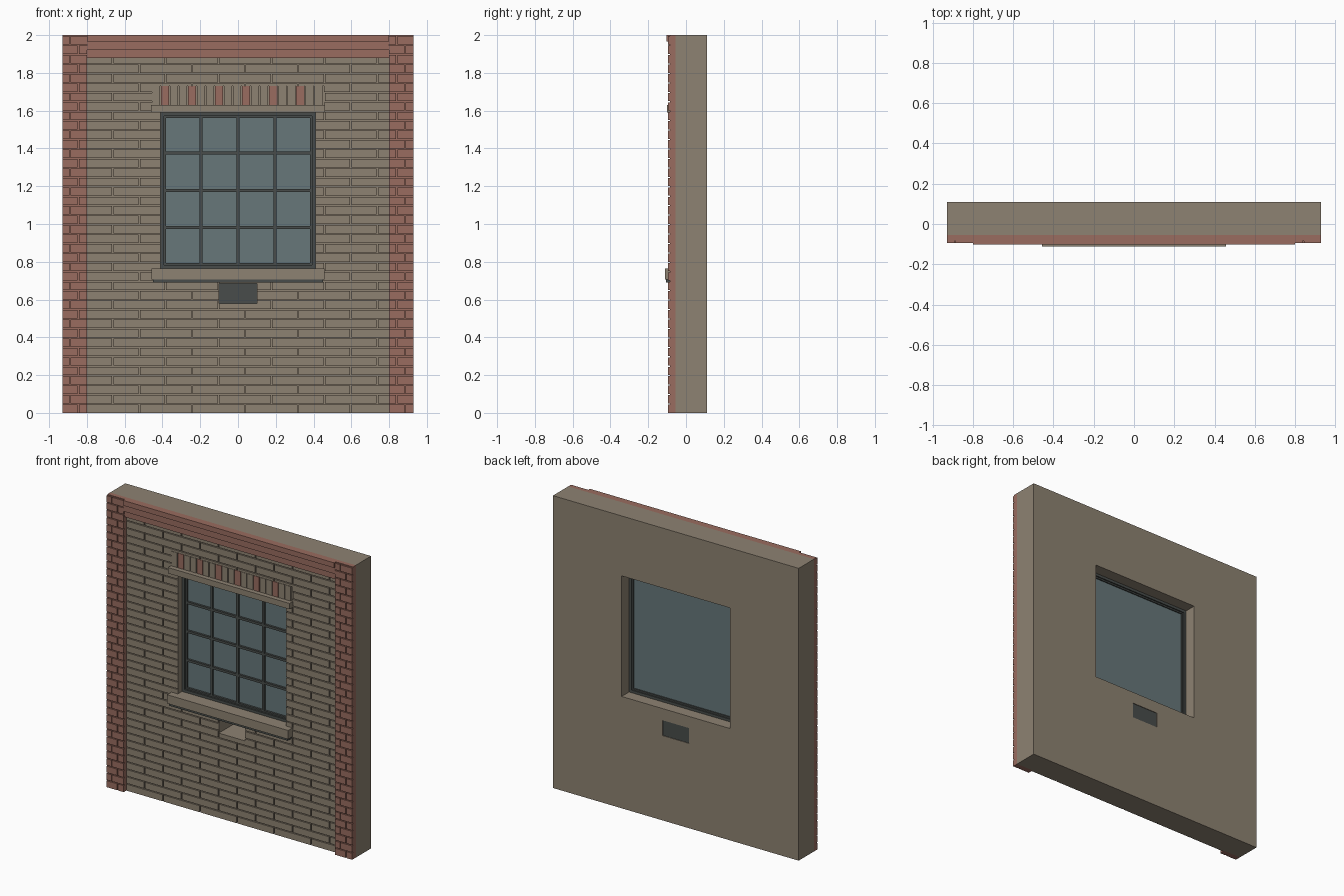
import bpy
import bmesh

old = bpy.data.objects.get("Cube")
if old:
    bpy.data.objects.remove(old, do_unlink=True)


def material(name, rgb):
    m = bpy.data.materials.new(name)
    m.use_nodes = True
    m.diffuse_color = (*rgb, 1)
    m.node_tree.nodes["Principled BSDF"].inputs["Base Color"].default_value = (*rgb, 1)
    return m


TAN = material("tan_stone", (0.27, 0.225, 0.168))
RED = material("red_brick", (0.32, 0.15, 0.115))
DARK = material("dark_metal", (0.065, 0.073, 0.069))
GLASS = material("grey_blue_glass", (0.135, 0.187, 0.195))


def finish(name, bm, mat):
    bmesh.ops.recalc_face_normals(bm, faces=bm.faces[:])
    mesh = bpy.data.meshes.new(name)
    bm.to_mesh(mesh)
    bm.free()
    mesh.materials.append(mat)
    ob = bpy.data.objects.new(name, mesh)
    bpy.context.collection.objects.link(ob)
    return ob


def blocks(name, rects, y0, y1, mat):
    """Boxes from front rectangles (x0, x1, z0, z1), all spanning y0 to y1."""
    bm = bmesh.new()
    for x0, x1, z0, z1 in rects:
        cube = bmesh.ops.create_cube(bm, size=1)["verts"]
        bmesh.ops.scale(bm, vec=(x1 - x0, y1 - y0, z1 - z0), verts=cube)
        bmesh.ops.translate(bm, vec=((x0 + x1) / 2, (y0 + y1) / 2, (z0 + z1) / 2), verts=cube)
    return finish(name, bm, mat)


def cut(rects, hole):
    """Subtract one rectangle from a list of rectangles."""
    hx0, hx1, hz0, hz1 = hole
    out = []
    for x0, x1, z0, z1 in rects:
        if x1 <= hx0 or x0 >= hx1 or z1 <= hz0 or z0 >= hz1:
            out.append((x0, x1, z0, z1))
            continue
        low, high = max(z0, hz0), min(z1, hz1)
        pieces = [(x0, x1, z0, low), (x0, x1, high, z1),
                  (x0, hx0, low, high), (hx1, x1, low, high)]
        out += [p for p in pieces if p[1] - p[0] > 0.001 and p[3] - p[2] > 0.001]
    return out


def bond(x0, x1, top, length, course=0.05, gap=0.006):
    """Running bond of brick rectangles with every other course shifted."""
    rects = []
    row = 0
    while row * course < top - 0.001:
        z0, z1 = row * course, min((row + 1) * course - gap, top)
        x = x0 - (length / 2 if row % 2 else 0)
        while x < x1 - 0.001:
            a, b = max(x, x0), min(x + length - gap, x1)
            if x + length >= x1 - 0.001:
                b = x1
            if b - a > 0.005:
                rects.append((a, b, z0, z1))
            x += length
        row += 1
    return rects


HALF, INNER, BACK, FACE = 0.93, 0.80, 0.11, -0.055
WINDOW = (-0.41, 0.41, 0.765, 1.59)
VENT = (-0.10, 0.10, 0.58, 0.685)

# Wall slab with window and vent openings
bm = bmesh.new()
xs = sorted({-HALF, HALF, *WINDOW[:2], *VENT[:2]})
zs = sorted({0, 2, *WINDOW[2:], *VENT[2:]})
for xa, xb in zip(xs, xs[1:]):
    for za, zb in zip(zs, zs[1:]):
        cx, cz = (xa + xb) / 2, (za + zb) / 2
        if any(h[0] < cx < h[1] and h[2] < cz < h[3] for h in (WINDOW, VENT)):
            continue
        bm.faces.new([bm.verts.new((x, BACK, z))
                      for x, z in ((xa, za), (xb, za), (xb, zb), (xa, zb))])
bmesh.ops.remove_doubles(bm, verts=bm.verts[:], dist=0.0001)
extruded = bmesh.ops.extrude_face_region(bm, geom=bm.faces[:], use_keep_orig=True)["geom"]
bmesh.ops.translate(bm, vec=(0, FACE - BACK, 0),
                    verts=[g for g in extruded if isinstance(g, bmesh.types.BMVert)])
finish("wall", bm, TAN)

# Brick facing of the recessed panel
SOLDIERS = (-0.455, 0.455, 1.63, 1.73)
bricks = bond(-INNER, INNER, 1.88, 0.28)
for hole in (WINDOW, VENT, SOLDIERS):
    bricks = cut(bricks, hole)
blocks("wall_bricks", bricks, -0.065, FACE, TAN)

# Brick piers at both sides
for side, x0, x1 in (("right", -HALF, -INNER), ("left", INNER, HALF)):
    blocks(side + "_pier_core", [(x0, x1, 0, 2)], -0.085, FACE, RED)
    blocks(side + "_pier_bricks", bond(x0, x1, 2, 0.087), -0.094, -0.085, RED)

# Stepped cornice
for name, z0, z1, y in (("lower", 1.88, 1.92, -0.085),
                        ("middle", 1.92, 1.965, -0.093),
                        ("upper", 1.965, 2.0, -0.103)):
    blocks(name + "_cornice", [(-INNER, INNER, z0, z1)], y, FACE, RED)

# Upright bricks over the window, every third one red
pitch = 0.0477
upright = [(SOLDIERS[0] + i * pitch, SOLDIERS[0] + (i + 1) * pitch - 0.005, 1.63, 1.73)
           for i in range(19)]
blocks("red_upright_bricks", upright[1::3], -0.068, FACE, RED)
blocks("tan_upright_bricks", upright[0::3] + upright[2::3], -0.068, FACE, TAN)

# Lintel, sill and the strip below the sill
blocks("lintel", [(-0.46, 0.46, 1.59, 1.63)], -0.10, FACE, TAN)
blocks("sill", [(-0.458, 0.458, 0.705, 0.765)], -0.112, FACE, TAN)
blocks("sill_strip", [(-0.45, 0.45, 0.69, 0.705)], -0.105, FACE, DARK)

# Vent plate at the back of its opening
blocks("vent_plate", [VENT], 0.098, 0.106, DARK)


def ring(x0, x1, z0, z1, w):
    return [(x0, x0 + w, z0, z1), (x1 - w, x1, z0, z1),
            (x0 + w, x1 - w, z0, z0 + w), (x0 + w, x1 - w, z1 - w, z1)]


# Window frame, sash, glazing bars and glass
blocks("window_frame", ring(*WINDOW, 0.018), -0.02, 0.03, DARK)
sash = (-0.392, 0.392, 0.783, 1.572)
blocks("window_sash", ring(*sash, 0.01), -0.008, 0.022, DARK)
step_z = (sash[3] - sash[2]) / 4
bars = []
for i in (1, 2, 3):
    x, z = sash[0] + i * 0.196, sash[2] + i * step_z
    bars += [(x - 0.008, x + 0.008, sash[2], sash[3]), (sash[0], sash[1], z - 0.008, z + 0.008)]
blocks("glazing_bars", bars, -0.008, 0.008, DARK)
blocks("glass", [(-0.384, 0.384, 0.79, 1.565)], 0.006, 0.014, GLASS)
